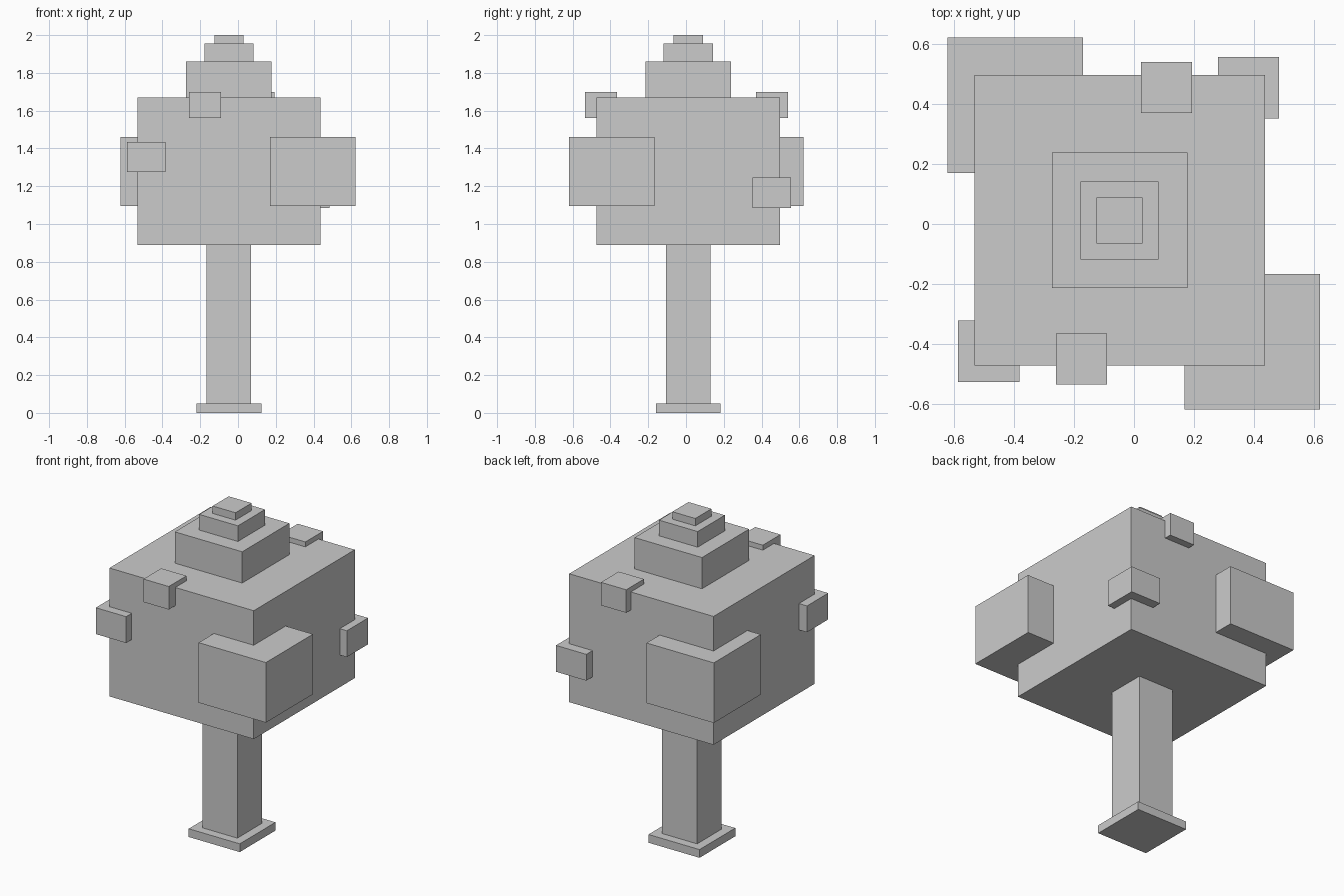
import bpy
import bmesh
from mathutils import Matrix, Vector

if "Cube" in bpy.data.objects:
    bpy.data.objects.remove(bpy.data.objects["Cube"])


def block(name, center, width, z0, z1):
    """Square-plan box, width wide, from z0 to z1."""
    bm = bmesh.new()
    bmesh.ops.create_cube(bm, size=1)
    bmesh.ops.scale(bm, vec=(width, width, z1 - z0), verts=bm.verts)
    bmesh.ops.translate(bm, vec=(center[0], center[1], (z0 + z1) / 2), verts=bm.verts)
    mesh = bpy.data.meshes.new(name)
    bm.to_mesh(mesh)
    bm.free()
    obj = bpy.data.objects.new(name, mesh)
    bpy.context.collection.objects.link(obj)
    return obj


# Stacked parts share the trunk axis: name, width, bottom, top
axis = (-0.048, 0.012)
for name, width, z0, z1 in [
    ("trunk_base", 0.343, 0.0, 0.05),
    ("trunk", 0.236, 0.05, 0.89),
    ("main_foliage", 0.97, 0.89, 1.67),
    ("crown_lower", 0.453, 1.67, 1.86),
    ("crown_middle", 0.26, 1.86, 1.955),
    ("crown_tip", 0.154, 1.955, 2.0),
]:
    block(name, axis, width, z0, z1)

# Leaf clumps poking out of the foliage: name, centre, width, bottom, top
for name, center, width, z0, z1 in [
    ("large_clump_back_left", (-0.397, 0.397), 0.452, 1.095, 1.46),
    ("large_clump_front_right", (0.395, -0.393), 0.452, 1.095, 1.46),
    ("small_clump_front_left", (-0.485, -0.425), 0.204, 1.275, 1.435),
    ("small_clump_back_right", (0.382, 0.455), 0.204, 1.085, 1.245),
    ("top_clump_front", (-0.175, -0.451), 0.17, 1.56, 1.70),
    ("top_clump_back", (0.108, 0.456), 0.17, 1.56, 1.70),
]:
    block(name, center, width, z0, z1)
